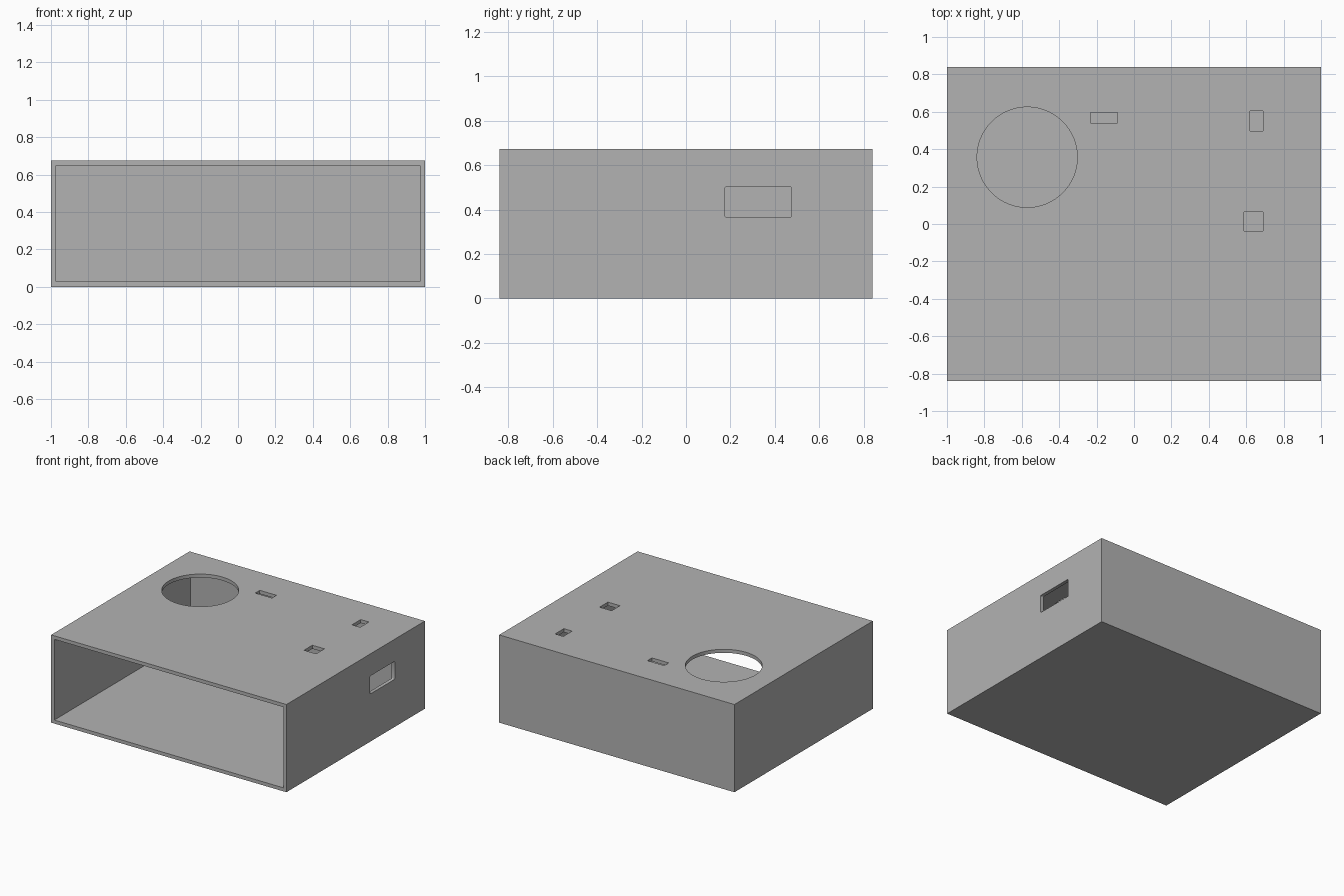
import bpy

if "Cube" in bpy.data.objects:
    bpy.data.objects.remove(bpy.data.objects["Cube"])

W, D, H = 1.0, 0.84, 0.674   # half width, half depth, height
T = 0.027                    # wall thickness

grey = bpy.data.materials.new("plain_grey")
grey.diffuse_color = (0.45, 0.45, 0.45, 1)
grey.use_nodes = True
grey.node_tree.nodes["Principled BSDF"].inputs["Base Color"].default_value = grey.diffuse_color


def box(name, x0, x1, y0, y1, z0, z1):
    bpy.ops.mesh.primitive_cube_add(
        size=1, location=((x0 + x1) / 2, (y0 + y1) / 2, (z0 + z1) / 2))
    ob = bpy.context.object
    ob.name = name
    ob.scale = (x1 - x0, y1 - y0, z1 - z0)
    bpy.ops.object.transform_apply(location=False, rotation=False, scale=True)
    return ob


def cut(target, cutter):
    mod = target.modifiers.new(cutter.name, 'BOOLEAN')
    mod.operation = 'DIFFERENCE'
    mod.solver = 'EXACT'
    mod.object = cutter
    bpy.context.view_layer.objects.active = target
    bpy.ops.object.modifier_apply(modifier=mod.name)
    bpy.data.objects.remove(cutter)


# Case shell, hollow and open at the front
case = box("case", -W, W, -D, D, 0, H)
case.data.materials.append(grey)
cut(case, box("cavity", -W + T, W - T, -D - 0.1, D - T, T, H - T))

# Round opening in the top panel
bpy.ops.mesh.primitive_cylinder_add(
    vertices=96, radius=0.268, depth=0.2, location=(-0.571, 0.357, H))
bpy.context.object.name = "round_opening"
cut(case, bpy.context.object)

# Small slots in the top panel: x range, y range
for x0, x1, y0, y1 in [(-0.232, -0.089, 0.54, 0.595),
                       (0.62, 0.69, 0.497, 0.604),
                       (0.587, 0.69, -0.037, 0.064)]:
    cut(case, box("top_slot", x0, x1, y0, y1, H - 0.1, H + 0.1))

# Side window with slightly rounded corners
window = box("side_window", W - 0.1, W + 0.1, 0.175, 0.476, 0.366, 0.504)
bev = window.modifiers.new("corners", 'BEVEL')
bev.width = 0.008
bev.segments = 3
bpy.ops.object.modifier_apply(modifier=bev.name)
cut(case, window)

# Smooth the round rim, keep all other edges sharp
bpy.ops.object.select_all(action='DESELECT')
case.select_set(True)
bpy.context.view_layer.objects.active = case
bpy.ops.object.shade_smooth_by_angle()
